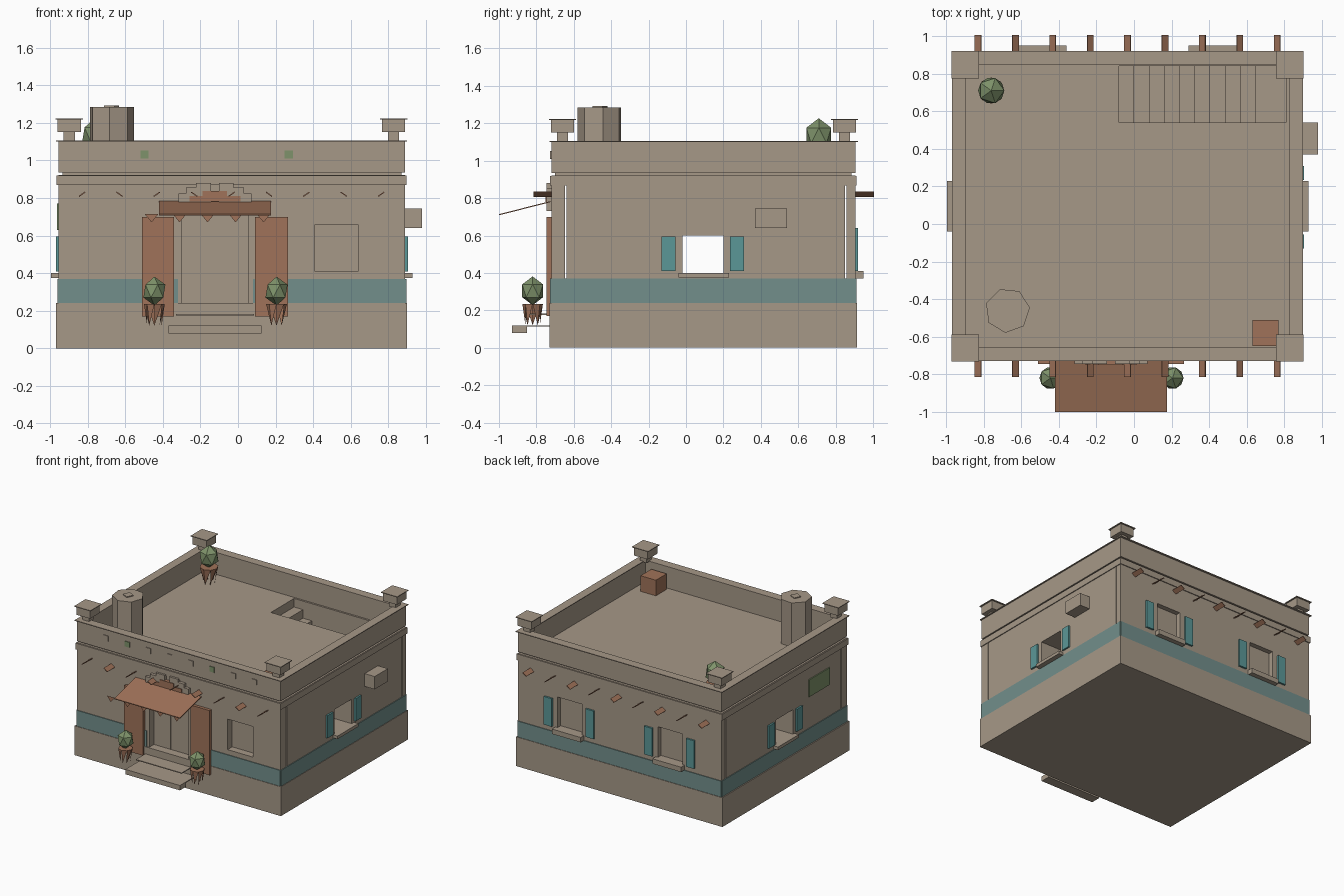
import bpy
import bmesh
import math
from mathutils import Matrix, Vector

old_cube = bpy.data.objects.get("Cube")
if old_cube:
    bpy.data.objects.remove(old_cube, do_unlink=True)


def make_material(name, red, green, blue):
    material = bpy.data.materials.new(name)
    material.use_nodes = True
    colour = (red, green, blue, 1)
    material.diffuse_color = colour
    material.node_tree.nodes["Principled BSDF"].inputs["Base Color"].default_value = colour
    return material


adobe = make_material("adobe tan", .38, .315, .245)
terracotta = make_material("terracotta", .35, .17, .1)
band_teal = make_material("faded teal", .17, .275, .26)
shutter_teal = make_material("bright teal", .105, .31, .31)
leaf = make_material("leaf green", .21, .29, .145)


def finish(name, bm, material):
    mesh = bpy.data.meshes.new(name)
    bm.to_mesh(mesh)
    bm.free()
    if material:
        mesh.materials.append(material)
    obj = bpy.data.objects.new(name, mesh)
    bpy.context.scene.collection.objects.link(obj)
    return obj


def add_box(bm, xs, ys, zs):
    low, high = (Vector(corner) for corner in zip(xs, ys, zs))
    place = Matrix.Translation((low + high) / 2)
    bmesh.ops.create_cube(bm, size=1, matrix=place @ Matrix.Diagonal((*(high - low), 1)))


def box(name, xs, ys, zs, material=adobe):
    bm = bmesh.new()
    add_box(bm, xs, ys, zs)
    return finish(name, bm, material)


def span(centre, half):
    return centre - half, centre + half


# Main footprint
LEFT, RIGHT, FRONT, BACK = -.955, .89, -.72, .905
ROOF = .922
box("plinth", (-.97, .9), (-.73, .915), (0, .24))
body = box("house_body", (LEFT, RIGHT), (FRONT, BACK), (.23, ROOF))

# Openings cut out of the body
door_x = (-.3, .055)
window_z = (.41, .66)
back_windows = (-.49, .42)
side_y, side_z = (-.02, .2), (.4, .6)
stair_x, stair_y = (-.08, .81), (.54, .84)
cut = bmesh.new()
add_box(cut, door_x, (-1, -.66), (.24, .73))
add_box(cut, (.41, .64), (-1, -.66), window_z)
for x in back_windows:
    add_box(cut, span(x, .11), (.865, 1), window_z)
add_box(cut, (-2, 2), side_y, side_z)
add_box(cut, stair_x, stair_y, (.1, 2))
for y in (-.643, .853):
    add_box(cut, (-2, 2), span(y, .004), (.37, .87))
cutter = finish("opening_cutter", cut, None)
cutter.hide_render = True
boolean = body.modifiers.new("openings", "BOOLEAN")
boolean.object = cutter
boolean.solver = "EXACT"
bpy.context.view_layer.objects.active = body
bpy.ops.object.modifier_apply(modifier=boolean.name)
bpy.data.objects.remove(cutter, do_unlink=True)

# Stairs down from the roof
STEPS = 11
tread = (stair_x[1] - stair_x[0]) / STEPS
for i in range(STEPS):
    start = stair_x[0] + i * tread
    box("roof_stair", (start, start + tread), stair_y, (.09, ROOF - .07 * (i + 1)))

# Frieze, parapet walls and coping on all four sides
def ring(name, xs, ys, zs, width):
    for x in ((xs[0], xs[0] + width), (xs[1] - width, xs[1])):
        box(name + "_side", x, ys, zs)
    inner = (xs[0] + width, xs[1] - width)
    for y in ((ys[0], ys[0] + width), (ys[1] - width, ys[1])):
        box(name + "_end", inner, y, zs)


ring("frieze", (-.965, .897), (-.728, .912), (.868, .919), .04)
ring("parapet_reveal", (-.935, .87), (-.7, .885), (.91, .94), .03)
ring("parapet", (LEFT, RIGHT), (FRONT, BACK), (.935, 1.1), .055)
ring("coping", (-.97, .9), (-.73, .92), (1.1, 1.106), .072)

# Corner caps
for x in (-.898, .828):
    for y in (-.66, .847):
        box("cap_stem", span(x, .03), span(y, .03), (1.1, 1.16))
        box("corner_cap", span(x, .062), span(y, .062), (1.15, 1.217))
        box("cap_plate", span(x, .073), span(y, .073), (1.217, 1.223))

# Painted band round the base of the walls
band_z = (.24, .37)
for x in ((LEFT, -.32), (.08, RIGHT)):
    box("front_band", x, (FRONT - .006, FRONT), band_z, band_teal)
box("back_band", (LEFT, RIGHT), (BACK, BACK + .006), band_z, band_teal)
for x in (LEFT, RIGHT):
    box("side_band", span(x, .006), (FRONT, BACK), band_z, band_teal)

# Back windows: shutters and sills
for x in back_windows:
    box("back_sill", span(x, .13), (BACK, .95), (.37, .41))
    for side in (-1, 1):
        box("back_shutter", span(x + side * .19, .036), (BACK, BACK + .015), (.41, .64), shutter_teal)

# Side windows: shutters and sills
for wall, outward in ((LEFT, -1), (RIGHT, 1)):
    box("side_sill", sorted((wall, wall + outward * .04)), (-.04, .23), (.375, .4))
    for y in (-.093, .272):
        box("side_shutter", sorted((wall, wall + outward * .014)), span(y, .038), (.41, .595), shutter_teal)

# Cooler box and wall plaque
box("cooler_box", (RIGHT, .98), (.37, .54), (.64, .745))
box("wall_plaque", (LEFT - .009, LEFT), (-.49, -.22), (.63, .77), leaf)

# Small tiles along the front parapet
for i in range(8):
    box("parapet_tile", span(-.69 + .192 * i, .022), (FRONT - .006, FRONT), (1.01, 1.053),
        leaf if i in (1, 5) else adobe)

# Doorway: leaf seam, side panels, stepped crown mirrored about the door axis
DOOR = -.123
box("door_seam", span(-.15, .003), (-.663, -.656), (.24, .72))
for x in ((-.51, -.34), (.09, .265)):
    box("door_panel", x, (-.745, FRONT), (.17, .7), terracotta)
for side in (-1, 1):
    for outer, low, high in ((.195, .73, .825), (.155, .825, .855), (.1, .855, .88)):
        xs = sorted((DOOR + side * .022, DOOR + side * outer))
        box("crown_step", xs, (-.745, FRONT), (low, high))
for half, low, high in ((.135, .78, .81), (.065, .81, .836)):
    box("crown_inlay", span(DOOR, half), (-.75, FRONT), (low, high), terracotta)

# Sloping awning with pointed tassels
bm = bmesh.new()
add_box(bm, (-.42, .175), (-1, -.725), (.708, .714))
for vert in bm.verts:
    if vert.co.y > -.9:
        vert.co.z += .07
finish("awning", bm, terracotta)
for i in range(5):
    x = -.46 + .149 * i
    bm = bmesh.new()
    points = [(x - .036, -.99, .714), (x + .036, -.99, .714), (x, -.99, .67)]
    bm.faces.new([bm.verts.new(p) for p in points])
    finish("awning_tassel", bm, terracotta)

# Entry steps
box("lower_step", (-.37, .125), (-.93, -.85), (.08, .12))
box("lower_tread", (-.37, .125), (-.85, -.73), (.113, .12))
box("upper_tread", (-.33, .085), (-.85, -.73), (.175, .182))

# Projecting roof beams, front and back
for i in range(9):
    for y in (-.765, .95):
        half = .05 if y < 0 else .055
        beam = box("roof_beam", span(0, .02), span(0, half), span(0, .003), terracotta)
        beam.location = (-.83 + .199 * i, y, .82)
        beam.rotation_euler.y = math.radians(35 if i % 2 else -35)


# Potted plants: fringed pot under a faceted ball
def potted_plant(name, x, y, base, rim, height, radius):
    bm = bmesh.new()
    bmesh.ops.create_cone(bm, segments=8, cap_ends=False, radius1=rim * .7, radius2=rim,
                          depth=height, matrix=Matrix.Translation((x, y, base + height / 2)))
    bmesh.ops.triangulate(bm, faces=bm.faces[:])
    middle = base + height / 2
    gaps = [f for f in bm.faces if sum(v.co.z > middle for v in f.verts) == 1]
    bmesh.ops.delete(bm, geom=gaps, context="FACES")
    bmesh.ops.create_circle(bm, cap_ends=True, segments=8, radius=rim,
                            matrix=Matrix.Translation((x, y, base + height)))
    finish(name + "_pot", bm, terracotta)
    bm = bmesh.new()
    place = Matrix.Translation((x, y, base + height + radius * .9))
    bmesh.ops.create_icosphere(bm, subdivisions=1, radius=radius,
                               matrix=place @ Matrix.Diagonal((.85, .85, 1, 1)))
    finish(name + "_ball", bm, leaf)


for x in (-.445, .205):
    potted_plant("door_plant", x, -.82, .12, .055, .115, .077)
potted_plant("roof_plant", -.76, .71, ROOF, .07, .13, .092)

# Roof crate and water tank
box("roof_crate", (.63, .77), (-.65, -.51), (ROOF, 1.05), terracotta)
for name, sides, radius, low, high in (("water_tank", 7, .12, ROOF, 1.285),
                                       ("tank_lid", 4, .042, 1.285, 1.292)):
    bm = bmesh.new()
    place = Matrix.Translation((-.673, -.46, (low + high) / 2)) @ Matrix.Rotation(.35, 4, "Z")
    bmesh.ops.create_cone(bm, cap_ends=True, segments=sides, radius1=radius, radius2=radius,
                          depth=high - low, matrix=place)
    finish(name, bm, adobe)
